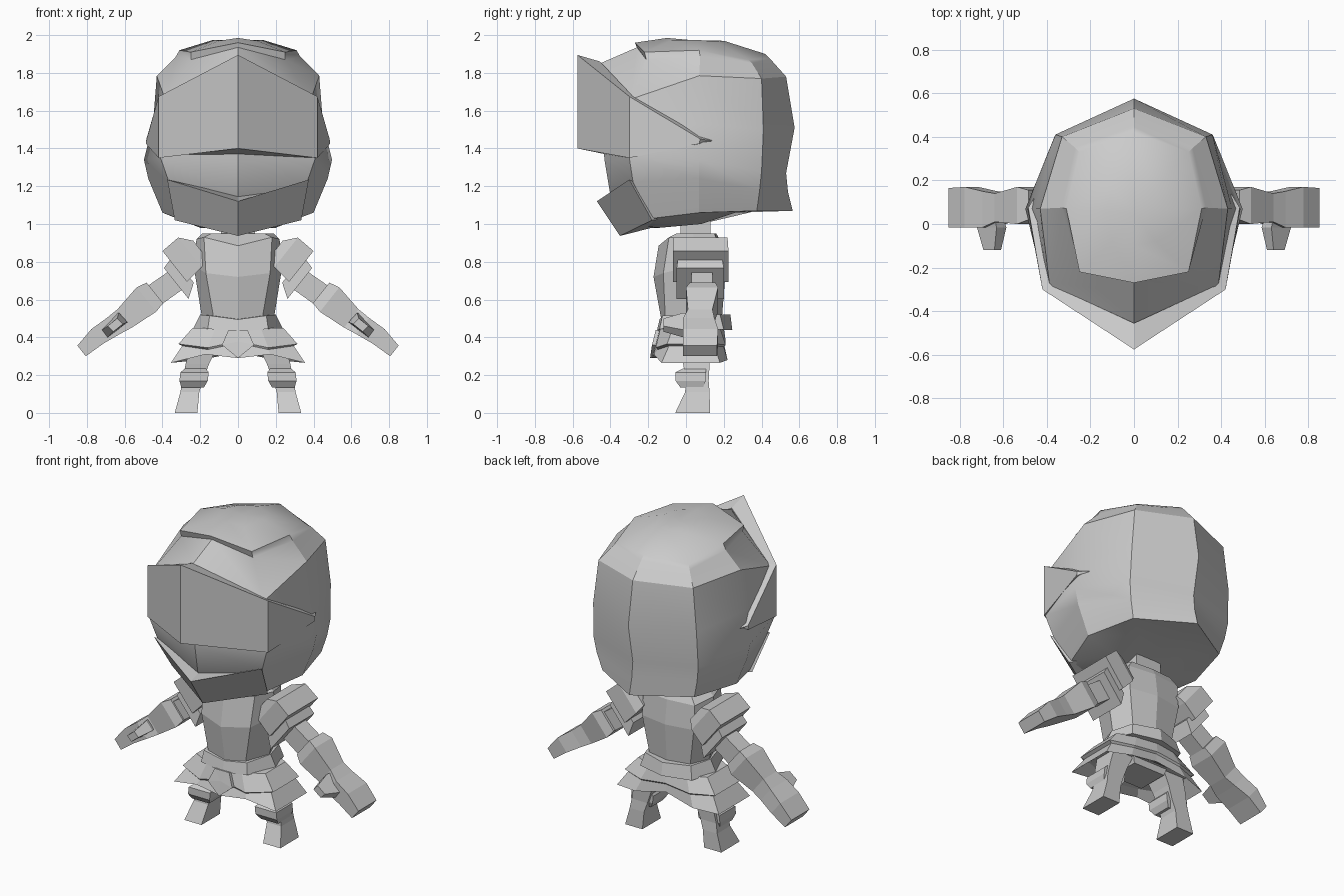
import bpy, bmesh, math
from mathutils import Vector

grey = bpy.data.materials.new("steel grey")
grey.diffuse_color = (0.6, 0.6, 0.6, 1)


def loft(name, rings, mirror=False, smooth=False):
    """Skin a stack of closed rings with equal point counts and cap both ends."""
    bm = bmesh.new()
    rows = [[bm.verts.new(p) for p in r] for r in rings]
    n = len(rows[0])
    for a, b in zip(rows, rows[1:]):
        for i in range(n):
            j = (i + 1) % n
            bm.faces.new((a[i], a[j], b[j], b[i]))
    for cap in (rows[0], rows[-1]):
        mid = bm.verts.new(sum((v.co for v in cap), Vector()) / n)
        for i in range(n):
            bm.faces.new((cap[i], cap[(i + 1) % n], mid))
    bmesh.ops.recalc_face_normals(bm, faces=bm.faces)
    me = bpy.data.meshes.new(name)
    bm.to_mesh(me)
    bm.free()
    me.materials.append(grey)
    ob = bpy.data.objects.new(name, me)
    bpy.context.collection.objects.link(ob)
    if mirror:
        ob.modifiers.new("mirror", 'MIRROR').use_mirror_merge = False
    if smooth:
        bpy.ops.object.select_all(action='DESELECT')
        ob.select_set(True)
        bpy.context.view_layer.objects.active = ob
        bpy.ops.object.shade_smooth_by_angle(angle=math.radians(30))
    return ob


def sym(*half):
    """Complete a ring from its +x half, running from front centre to back centre."""
    return list(half) + [(-x, y, z) for x, y, z in half[-2:0:-1]]


def limb(name, sections):
    """Box limb along the arm: (x, z, half height, y front, y back)."""
    nx, nz = 0.62, 0.78
    rings = []
    for x, z, h, y0, y1 in sections:
        rings.append([(x + nx * h, y0, z + nz * h), (x + nx * h, y1, z + nz * h),
                      (x - nx * h, y1, z - nz * h), (x - nx * h, y0, z - nz * h)])
    return loft(name, rings, mirror=True)


def flat_ring(cx, cy, hx, hy, z):
    return [(cx + sx * hx, cy + sy * hy, z)
            for sx, sy in ((-1, -1), (1, -1), (1, 1), (-1, 1))]


# helmet shell with a small step at the brow
loft("helmet", [
    sym((0, -.1, 1.985), (.1, -.08, 1.97), (.13, .06, 1.975), (.1, .16, 1.965), (0, .2, 1.97)),
    sym((0, -.27, 1.96), (.25, -.22, 1.91), (.31, .07, 1.92), (.25, .33, 1.87), (0, .42, 1.9)),
    sym((0, -.26, 1.935), (.25, -.21, 1.87), (.33, .075, 1.885), (.27, .35, 1.85), (0, .445, 1.875)),
    sym((0, -.455, 1.85), (.385, -.295, 1.66), (.43, .07, 1.785), (.33, .4, 1.77), (0, .53, 1.78)),
    sym((0, -.45, 1.5), (.405, -.295, 1.48), (.45, .07, 1.53), (.36, .41, 1.5), (0, .575, 1.51)),
    sym((0, -.43, 1.33), (.41, -.3, 1.35), (.498, .07, 1.34), (.365, .4, 1.28), (0, .53, 1.27)),
    sym((0, -.4, 1.15), (.365, -.28, 1.22), (.475, .07, 1.24), (.35, .39, 1.18), (0, .54, 1.17)),
    sym((0, -.25, .99), (.32, -.18, 1.03), (.4, .07, 1.06), (.32, .375, 1.07), (0, .565, 1.07)),
    sym((0, -.18, .98), (.2, -.14, .98), (.2, .08, 1.0), (.18, .26, 1.06), (0, .3, 1.07)),
], smooth=True)

# pointed visor: outer top, outer bottom, inner bottom, inner top, from ear to ear
ear = [(.485, .075, 1.45), (.488, .07, 1.425), (.45, .07, 1.42), (.445, .14, 1.44)]
fold = [(.42, -.3, 1.675), (.42, -.3, 1.35), (.38, -.28, 1.36), (.38, -.28, 1.675)]
tip = [(0, -.575, 1.895), (0, -.575, 1.4), (0, -.43, 1.37), (0, -.455, 1.86)]


def flip(ring):
    return [(-x, y, z) for x, y, z in ring]


loft("visor", [ear, fold, tip, flip(fold), flip(ear)])

# jaw guard
jaw = [(.375, -.3, 1.235), (.335, -.18, 1.02), (.25, -.1, 1.03), (.32, -.24, 1.2)]
chin = [(0, -.472, 1.12), (0, -.35, .937), (0, -.18, .98), (0, -.38, 1.15)]
loft("jaw_guard", [jaw, chin, flip(jaw)])

# neck, breastplate, belt
loft("neck", [flat_ring(0, .05, .09, .08, .9), flat_ring(0, .05, .09, .08, 1.04)])
loft("breastplate", [
    sym((0, -.05, .95), (.14, -.05, .95), (.19, .04, .95), (.14, .15, .95), (0, .16, .95)),
    sym((0, -.145, .885), (.18, -.09, .93), (.22, .04, .92), (.18, .17, .9), (0, .19, .9)),
    sym((0, -.172, .72), (.17, -.12, .74), (.235, .04, .78), (.18, .18, .75), (0, .21, .75)),
    sym((0, -.13, .49), (.13, -.11, .51), (.19, .04, .5), (.14, .16, .5), (0, .19, .5)),
])
loft("belt", [
    sym((0, -.14, .495), (.15, -.125, .515), (.2, .04, .52), (.16, .18, .52), (0, .235, .52)),
    sym((0, -.155, .43), (.16, -.14, .445), (.235, .04, .45), (.18, .2, .44), (0, .245, .44)),
])

# flared two-tier skirt of plates, hollow underneath
loft("skirt_plates", [
    sym((0, -.14, .45), (.12, -.135, .45), (.24, -.07, .45), (.24, .13, .45), (.13, .18, .45), (0, .2, .45)),
    sym((0, -.16, .38), (.16, -.16, .345), (.315, -.1, .365), (.315, .16, .365), (.17, .21, .36), (0, .21, .38)),
    sym((0, -.158, .37), (.16, -.15, .335), (.295, -.09, .355), (.295, .15, .355), (.17, .2, .35), (0, .2, .37)),
    sym((0, -.18, .29), (.17, -.17, .31), (.355, -.13, .265), (.355, .18, .265), (.2, .22, .28), (0, .2, .32)),
    sym((0, -.12, .31), (.13, -.12, .33), (.27, -.08, .34), (.27, .14, .34), (.16, .16, .34), (0, .16, .34)),
])
# pointed front flap
loft("front_flap", [[(x, y + d, z) for x, y, z in
                     ((-.05, -.16, .44), (.05, -.16, .44), (.085, -.18, .36),
                      (0, -.19, .29), (-.085, -.18, .36))] for d in (0, .04)])

# shoulder armour in two layers
limb("shoulder_plate", [(.2, .865, .06, -.05, .19), (.255, .85, .1, -.07, .22),
                        (.335, .775, .105, -.07, .225)])
limb("shoulder_under_plate", [(.29, .76, .09, -.04, .19), (.327, .685, .105, -.05, .2)])

# arms, forearms with hands, thumbs
limb("upper_arm", [(.29, .73, .06, .03, .14), (.46, .61, .062, .03, .14)])
limb("forearm_and_hand", [(.44, .635, .07, .02, .155), (.485, .6, .083, 0, .17),
                          (.6, .5, .062, .01, .14), (.66, .46, .055, -.015, .15),
                          (.745, .405, .05, -.015, .17), (.828, .328, .036, -.015, .165)])
loft("thumb", [
    [(.6, .03, .47), (.7, .03, .39), (.73, .03, .44), (.64, .03, .53)],
    [(.585, -.015, .48), (.69, -.015, .4), (.72, -.015, .44), (.63, -.015, .53)],
    [(.61, -.12, .47), (.66, -.12, .43), (.69, -.12, .46), (.64, -.12, .5)],
], mirror=True)

# hips, legs with knee guards
loft("hips", [flat_ring(0, .035, .11, .1, .3), flat_ring(0, .035, .16, .13, .45)])
loft("leg", [
    flat_ring(.275, .035, .06, .092, 0), flat_ring(.255, .06, .05, .065, .11),
    flat_ring(.24, .06, .055, .06, .17), flat_ring(.215, .055, .062, .07, .26),
    flat_ring(.17, .05, .075, .08, .38),
], mirror=True)
loft("knee_guard", [
    flat_ring(.24, .03, .06, .06, .135), flat_ring(.235, .025, .075, .08, .17),
    flat_ring(.23, .025, .075, .08, .215), flat_ring(.225, .045, .055, .06, .235),
], mirror=True)
